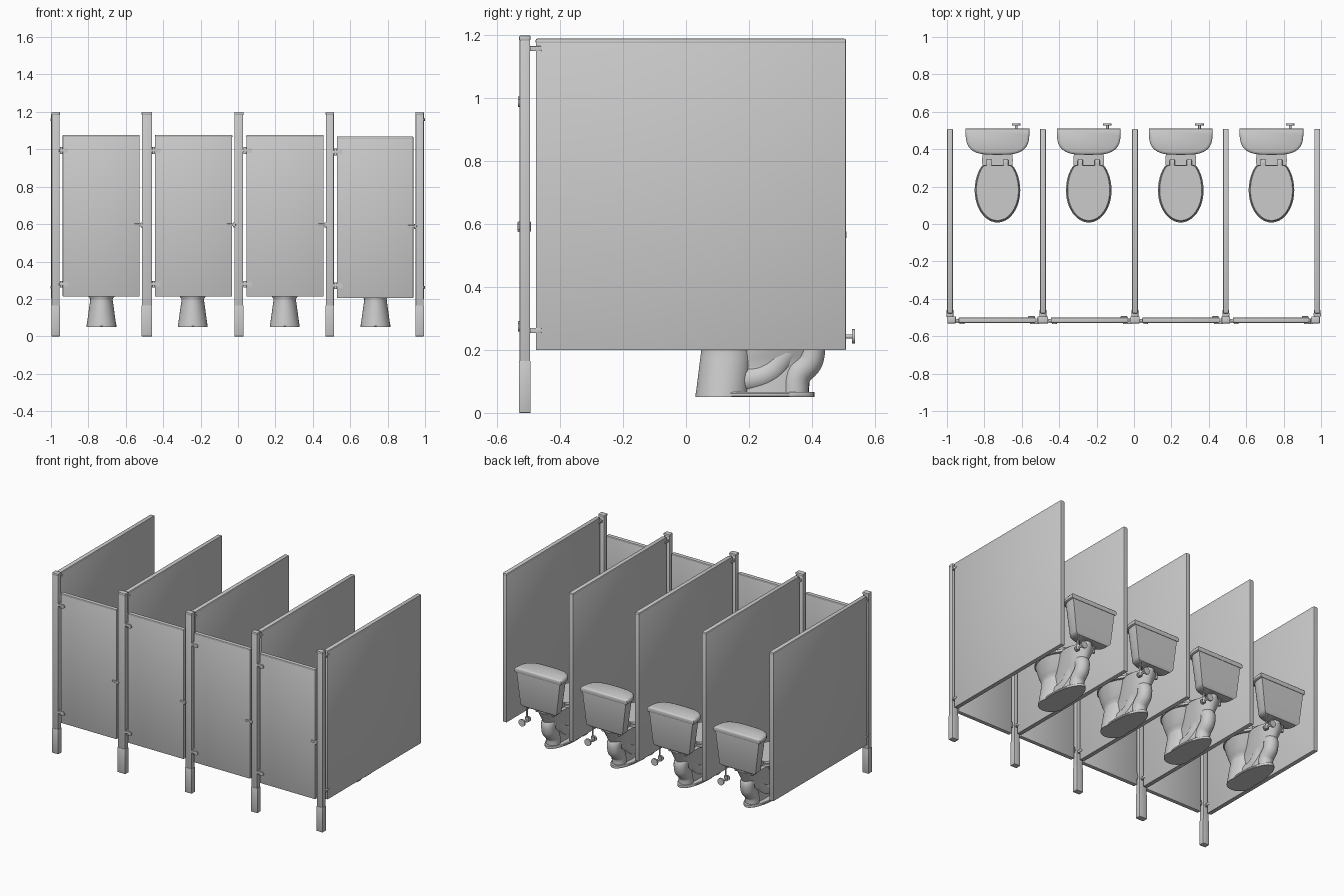
import bpy, bmesh, math
from mathutils import Matrix, Vector

if "Cube" in bpy.data.objects:
    bpy.data.objects.remove(bpy.data.objects["Cube"])


def finish(name, bm, angle=35):
    bmesh.ops.recalc_face_normals(bm, faces=bm.faces)
    me = bpy.data.meshes.new(name)
    bm.to_mesh(me)
    bm.free()
    me.polygons.foreach_set("use_smooth", [True] * len(me.polygons))
    me.set_sharp_from_angle(angle=math.radians(angle))
    ob = bpy.data.objects.new(name, me)
    bpy.context.collection.objects.link(ob)
    return ob


def block(name, mid, size, bevel=0.002):
    """Box with softened edges."""
    bm = bmesh.new()
    bmesh.ops.create_cube(bm, size=1, matrix=Matrix.Translation(mid) @ Matrix.Diagonal((*size, 1)))
    bmesh.ops.bevel(bm, geom=bm.edges[:], offset=bevel, segments=2, profile=0.5, affect='EDGES')
    return finish(name, bm)


def rod(name, mid, axis, length, r, sides=20):
    """Cylinder along the x, y or z axis."""
    direction = Vector([float(a == axis) for a in "xyz"])
    rot = direction.to_track_quat('Z', 'Y').to_matrix().to_4x4()
    bm = bmesh.new()
    bmesh.ops.create_cone(bm, cap_ends=True, segments=sides, radius1=r, radius2=r, depth=length,
                          matrix=Matrix.Translation(mid) @ rot)
    return finish(name, bm)


def loft(name, rings, angle=60):
    """Skin a stack of closed rings and cap both ends."""
    bm = bmesh.new()
    rows = [[bm.verts.new(p) for p in ring] for ring in rings]
    n = len(rows[0])
    for lo, hi in zip(rows, rows[1:]):
        for i in range(n):
            bm.faces.new((lo[i], lo[(i + 1) % n], hi[(i + 1) % n], hi[i]))
    bm.faces.new(rows[0][::-1])
    bm.faces.new(rows[-1])
    return finish(name, bm, angle)


def egg(z, shape, cut=1.0, n=48):
    """Egg ring: shape is (widest y, half width, front y, back y), optionally cut straight at the rear."""
    cy, rx, front, back = shape
    pts = []
    for i in range(n):
        t = 2 * math.pi * i / n
        s = math.sin(t)
        y = cy + s * (back - cy if s > 0 else cy - front)
        pts.append((rx * math.cos(t), min(y, cut), z))
    return pts


def morph(z0, z1, a, b, power=1.0, steps=6):
    """Egg rings that blend from shape a to shape b."""
    rings = []
    for k in range(steps + 1):
        t = k / steps
        e = t ** power
        rings.append(egg(z0 + (z1 - z0) * t, [p + (q - p) * e for p, q in zip(a, b)]))
    return rings


def slab(z0, z1, shape, cut, soft):
    """Egg rings of a flat plate with rounded rim."""
    cy, rx, front, back = shape
    small = (cy, rx - soft, front + soft, back)
    return [egg(z0, small, cut), egg(z0 + soft, shape, cut), egg(z1 - soft, shape, cut), egg(z1, small, cut)]


def tank_ring(z, w, front, back, n=32):
    """Ring with flat back and rounded front."""
    pts = []
    for i in range(n + 1):
        c, s = math.cos(math.pi * i / n), math.sin(math.pi * i / n)
        pts.append((math.copysign(w * abs(c) ** 0.6, c), back - (back - front) * abs(s) ** 0.6, z))
    return pts


# Posts with floor shoes and caps, side panels with top rails and brackets
post_x = (-0.975, -0.487, 0.005, 0.491, 0.971)
post_w = (0.046, 0.057, 0.05, 0.046, 0.046)
for x, w in zip(post_x, post_w):
    block("post", (x, -0.5125, 0.64), (w - 0.004, 0.033, 1.1))
    block("post_shoe", (x, -0.5125, 0.0825), (w, 0.037, 0.165))
    block("post_cap", (x, -0.5125, 1.1915), (w, 0.037, 0.017), 0.005)
    p = x + 0.009 * round(x)
    block("side_panel", (p, 0.0155, 0.689), (0.029, 0.985, 0.978))
    block("panel_top_rail", (p, 0.0155, 1.181), (0.031, 0.987, 0.018), 0.006)
    for z in (0.262, 1.158):
        block("panel_bracket", (p, -0.478, z), (0.036, 0.037, 0.016))
        rod("bracket_bolt", (p, -0.482, z), 'x', 0.038, 0.006, 12)

# Doors with hinges on the left and a latch on the right
for i in range(4):
    left, right = post_x[i] + post_w[i] / 2, post_x[i + 1] - post_w[i + 1] / 2
    a, b = left + 0.015, right - 0.011
    base = 0.205 if i == 3 else 0.213
    block("door", ((a + b) / 2, -0.514, base + 0.428), (b - a, 0.026, 0.856))
    block("door_top_rail", ((a + b) / 2, -0.514, base + 0.857), (b - a + 0.002, 0.028, 0.013), 0.005)
    for z in (base + 0.066, base + 0.78):
        block("hinge_plate", (left + 0.015, -0.52, z), (0.038, 0.021, 0.016))
        rod("hinge_pin", (left + 0.008, -0.515, z), 'z', 0.036, 0.008)
        rod("hinge_knob", (a + 0.018, -0.527, z), 'y', 0.014, 0.013)
    z = base + 0.383
    block("latch_bar", (right - 0.016, -0.527, z), (0.048, 0.014, 0.012))
    block("latch_keeper", (right, -0.52, z), (0.012, 0.03, 0.026))
    block("latch_inside", (b - 0.022, -0.498, z), (0.036, 0.01, 0.024))


def make_toilet():
    """All parts of one toilet on the centre line."""
    parts = []
    add = parts.append
    # Floor flange, bowl and rear body
    add(loft("toilet_foot", slab(0.05, 0.066, (0.2, 0.08, 0.03, 0.408), 1, 0.004), 35))
    foot, waist, rim = (0.115, 0.08, 0.03, 0.2), (0.13, 0.06, 0.048, 0.21), (0.178, 0.115, 0.015, 0.315)
    add(loft("toilet_bowl", morph(0.05, 0.195, foot, waist) + morph(0.2, 0.303, waist, rim, 0.8)))
    heel, neck, deck = (0.26, 0.038, 0.12, 0.39), (0.27, 0.034, 0.12, 0.395), (0.34, 0.082, 0.2, 0.47)
    add(loft("toilet_rear_body", morph(0.055, 0.14, heel, neck) + morph(0.15, 0.308, neck, deck)))

    # Trapway bulging out of both sides
    cu = bpy.data.curves.new("trapway", 'CURVE')
    cu.dimensions = '3D'
    cu.bevel_depth, cu.bevel_resolution, cu.use_fill_caps = 0.045, 5, True
    path = [(0.17, 0.1), (0.26, 0.125), (0.33, 0.2), (0.385, 0.225), (0.395, 0.175), (0.352, 0.115), (0.345, 0.06)]
    sp = cu.splines.new('BEZIER')
    sp.bezier_points.add(len(path) - 1)
    for bp, (y, z) in zip(sp.bezier_points, path):
        bp.co = (0, y, z)
        bp.handle_left_type = bp.handle_right_type = 'AUTO'
    trap = bpy.data.objects.new("trapway", cu)
    bpy.context.collection.objects.link(trap)
    add(trap)

    # Seat, closed lid and hinges
    add(loft("seat", slab(0.303, 0.319, (0.18, 0.122, 0.008, 0.36), 0.315, 0.004), 35))
    add(loft("seat_lid", slab(0.321, 0.337, (0.18, 0.117, 0.014, 0.355), 0.312, 0.005), 35))
    for s in (-1, 1):
        add(block("seat_hinge", (s * 0.045, 0.325, 0.32), (0.028, 0.04, 0.028), 0.005))
        add(rod("tank_bolt", (s * 0.06, 0.43, 0.312), 'z', 0.045, 0.009, 6))

    # Tapered tank and overhanging lid
    add(rod("tank_gasket", (0, 0.43, 0.318), 'z', 0.035, 0.036))
    add(loft("tank", [tank_ring(0.33, 0.118, 0.406, 0.49), tank_ring(0.345, 0.133, 0.394, 0.501),
                      tank_ring(0.56, 0.16, 0.378, 0.505)], 50))
    add(loft("tank_lid", [tank_ring(0.553 + h, 0.171 - d, 0.37 + d, 0.51 - d / 2) for h, d in
                          ((0, 0.005), (0.004, 0), (0.022, 0), (0.029, 0.005), (0.032, 0.014))], 50))

    # Water supply
    add(rod("wall_flange", (0.1, 0.532, 0.243), 'y', 0.01, 0.023))
    add(rod("supply_pipe", (0.1, 0.5, 0.243), 'y', 0.06, 0.007))
    add(rod("valve_body", (0.1, 0.48, 0.246), 'z', 0.032, 0.011))
    add(rod("valve_handle", (0.1, 0.464, 0.243), 'y', 0.008, 0.017))
    add(rod("supply_riser", (0.1, 0.48, 0.297), 'z', 0.095, 0.005))
    return parts


# One toilet in each stall
for x in (-0.73, -0.242, 0.25, 0.735):
    for part in make_toilet():
        part.location.x = x
